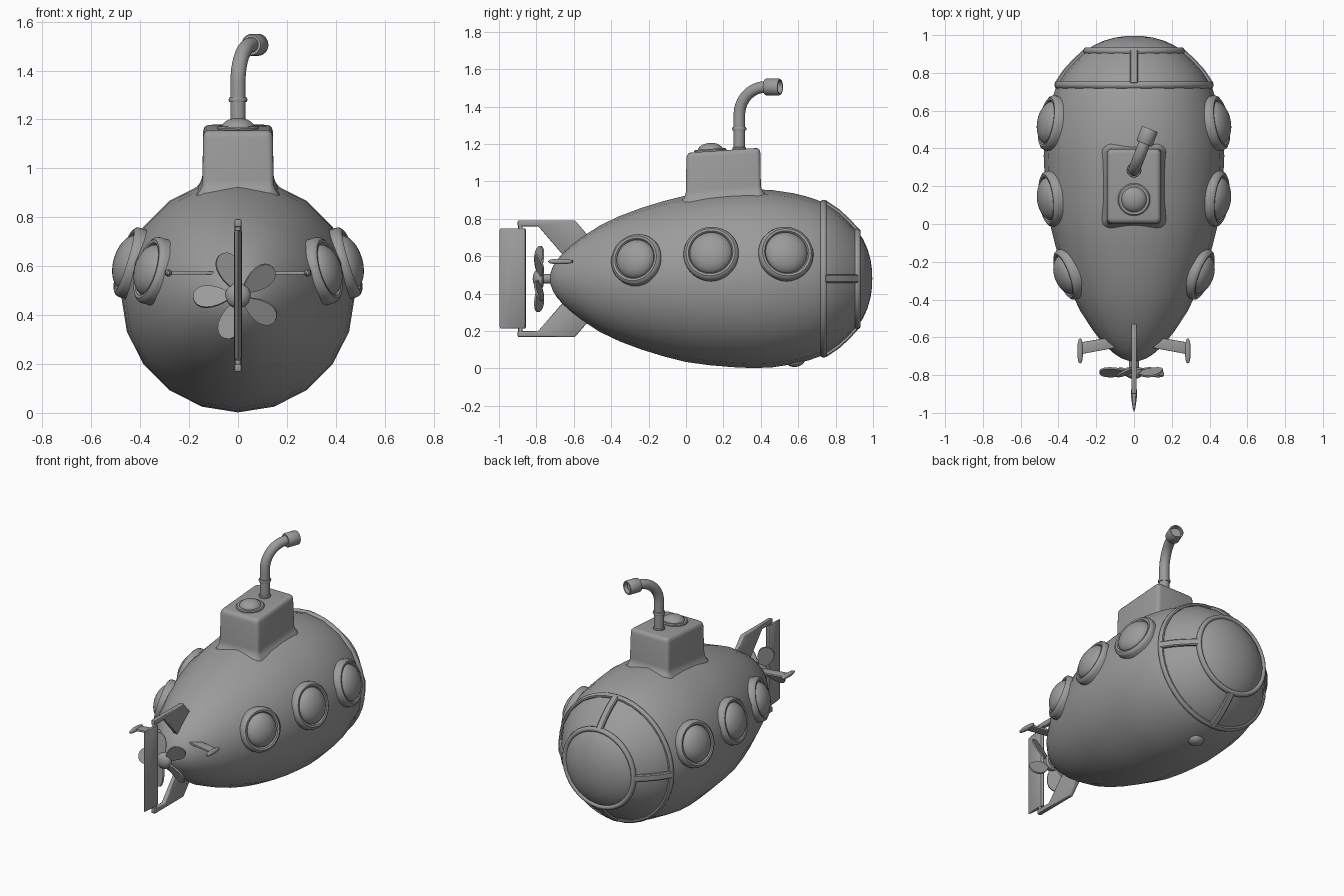
import bpy, bmesh, math
from mathutils import Matrix, Vector

if "Cube" in bpy.data.objects:
    bpy.data.objects.remove(bpy.data.objects["Cube"])

grey = bpy.data.materials.new("plain_grey")
grey.diffuse_color = (0.33, 0.33, 0.33, 1)
grey.use_nodes = True
grey.node_tree.nodes["Principled BSDF"].inputs["Base Color"].default_value = grey.diffuse_color
AXIS_Z = 0.48  # height of the hull axis


def finish(name, bm, angle=40):
    bmesh.ops.remove_doubles(bm, verts=bm.verts, dist=1e-5)
    bmesh.ops.recalc_face_normals(bm, faces=bm.faces)
    me = bpy.data.meshes.new(name)
    bm.to_mesh(me)
    bm.free()
    me.materials.append(grey)
    ob = bpy.data.objects.new(name, me)
    bpy.context.collection.objects.link(ob)
    bpy.ops.object.select_all(action='DESELECT')
    ob.select_set(True)
    bpy.context.view_layer.objects.active = ob
    bpy.ops.object.shade_smooth_by_angle(angle=math.radians(angle))
    return ob


def loft(bm, rings, loop=False, caps=False):
    """Skin a list of equally long closed point rings."""
    rows = [[bm.verts.new(p) for p in r] for r in rings]
    n = len(rows[0])
    pairs = list(zip(rows, rows[1:])) + ([(rows[-1], rows[0])] if loop else [])
    for a, b in pairs:
        for i in range(n):
            j = (i + 1) % n
            bm.faces.new((a[i], a[j], b[j], b[i]))
    if caps:
        bm.faces.new(rows[0])
        bm.faces.new(rows[-1])


def lathe(name, profile, pos, axis, segs=32, loop=False):
    """Revolve (radius, height) points around an axis through pos."""
    bm = bmesh.new()
    m = Matrix.Translation(pos) @ Vector(axis).to_track_quat('Z', 'Y').to_matrix().to_4x4()
    rings = [[m @ Vector((r * math.cos(t), r * math.sin(t), h))
              for t in (2 * math.pi * i / segs for i in range(segs))] for r, h in profile]
    loft(bm, rings, loop)
    return finish(name, bm)


def dome(r, h, base, n=8):
    return [(r * math.cos(math.pi / 2 * i / n), base + h * math.sin(math.pi / 2 * i / n))
            for i in range(n + 1)]


def tube_section(r, h, wr, wh, n=10):
    return [(r + wr * math.cos(2 * math.pi * i / n), h + wh * math.sin(2 * math.pi * i / n))
            for i in range(n)]


def plate(name, pts, mapping, half, bevel=0.008):
    """Bevelled plate from a 2D outline; mapping(a, b, t) gives the 3D point."""
    bm = bmesh.new()
    loft(bm, [[mapping(a, b, s * half) for a, b in pts] for s in (-1, 1)], caps=True)
    bmesh.ops.recalc_face_normals(bm, faces=bm.faces)
    if bevel:
        bmesh.ops.bevel(bm, geom=bm.edges[:], offset=bevel, segments=2, profile=0.5,
                        affect='EDGES', clamp_overlap=True)
    return finish(name, bm)


# hull: (radius, y)
HULL = [(0, -.728), (.03, -.724), (.065, -.712), (.1, -.69), (.138, -.658), (.18, -.612),
        (.22, -.56), (.285, -.46), (.335, -.355), (.378, -.24), (.415, -.12), (.445, 0),
        (.462, .12), (.473, .25), (.478, .36), (.474, .46), (.456, .58), (.435, .66),
        (.407, .74), (.36, .81), (.31, .865), (.255, .915), (.215, .945), (.16, .97),
        (.1, .987), (.05, .994), (0, .996)]


def hull_r(y):
    for (r0, y0), (r1, y1) in zip(HULL, HULL[1:]):
        if y0 <= y <= y1:
            return r0 + (r1 - r0) * (y - y0) / (y1 - y0)
    return 0


lathe("hull", HULL, (0, 0, AXIS_Z), (0, 1, 0), 20)

# nose window frame: two bands and four struts
lathe("window_band_large", tube_section(.406, .736, .016, .019), (0, 0, AXIS_Z), (0, 1, 0), 40, True)
lathe("window_band_small", tube_section(.254, .916, .016, .018), (0, 0, AXIS_Z), (0, 1, 0), 40, True)
for k in range(4):
    bm = bmesh.new()
    rot = Matrix.Rotation(k * math.pi / 2, 3, 'Y')
    rings = []
    for y in (.74, .775, .81, .8375, .865, .89, .915):
        r = hull_r(y)
        rings.append([rot @ Vector((x, y + d * .6, r + d)) + Vector((0, 0, AXIS_Z))
                      for x, d in ((-.022, -.02), (-.022, .008), (-.016, .013),
                                   (.016, .013), (.022, .008), (.022, -.02))])
    loft(bm, rings, caps=True)
    finish("window_strut", bm)

# portholes along both sides
for y, z, size in ((-.267, .583, .14), (.134, .615, .148), (.535, .615, .148)):
    r = hull_r(y)
    dz = z - AXIS_Z
    slope = (hull_r(y + .08) - hull_r(y - .08)) / .16
    for side in (-1, 1):
        x = side * math.sqrt(r * r - dz * dz)
        normal = Vector((x / r, -slope, dz / r)).normalized()
        rim = [(size - .036, -.03), (size - .036, .012), (size - .028, .022), (size - .016, .024),
               (size - .004, .015), (size, .002), (size, -.045)]
        lathe("porthole_rim", rim, (x, y, z), normal, 36, True)
        lathe("porthole_glass", dome(size - .032, .065, 0), (x, y, z), normal, 32)


# conning tower, flared where it meets the hull
def rounded_rect(hx, y0, y1, rad, n=4):
    pts = []
    for q, (cx, cy) in enumerate(((hx - rad, y1 - rad), (rad - hx, y1 - rad),
                                  (rad - hx, y0 + rad), (hx - rad, y0 + rad))):
        for i in range(n + 1):
            t = math.pi / 2 * (q + i / n)
            pts.append((cx + rad * math.cos(t), cy + rad * math.sin(t)))
    return pts


def roof(y):
    return 1.153 + .068 * y


bm = bmesh.new()
rings = []
for grow, lift in ((.035, -.03), (.024, -.003), (.01, .01), (.002, .028), (0, .045)):
    rings.append([(x, y, AXIS_Z + math.sqrt(hull_r(y) ** 2 - x * x) + lift)
                  for x, y in rounded_rect(.145 + grow, -grow, .4 + grow, .02 + grow)])
for inset, drop in ((.002, .028), (.006, .012), (.014, .003), (.026, 0)):
    rings.append([(x, y, roof(y) - drop)
                  for x, y in rounded_rect(.145 - inset, inset, .4 - inset, .028 - inset * .5)])
loft(bm, rings)
bm.verts.ensure_lookup_table()
bm.faces.new(bm.verts[-len(rings[-1]):])
finish("conning_tower", bm)

# hatch on the tower roof
up = (0, -.068, 1)
lathe("hatch_rim", [(.086, -.02), (.086, .006), (.08, .012), (.066, .012), (.062, -.01)],
      (0, .13, roof(.13)), up, 32, True)
lathe("hatch_dome", dome(.068, .04, .004), (0, .13, roof(.13)), up, 32)

# periscope: swept pipe, collars and hollow head
aim = Vector((.36, .933, 0))
foot = Vector((0, .285, 0))
path = [(0, 1.15), (0, 1.25)]
path += [(.15 - .15 * math.cos(t), 1.355 + .15 * math.sin(t))
         for t in (math.pi / 2 * i / 10 for i in range(11))] + [(.18, 1.505)]
side = Vector((aim.y, -aim.x, 0))
bm = bmesh.new()
rings = []
for i, (s, z) in enumerate(path):
    t = max(0, min(1, (i - 2) / 10)) * math.pi / 2
    out = aim * math.cos(t) - Vector((0, 0, math.sin(t)))
    c = foot + aim * s + Vector((0, 0, z))
    rings.append([c + .031 * (out * math.cos(a) + side * math.sin(a))
                  for a in (2 * math.pi * k / 20 for k in range(20))])
loft(bm, rings, caps=True)
finish("periscope_pipe", bm)
lathe("periscope_collar", [(.02, 1.272), (.036, 1.272), (.039, 1.281), (.036, 1.29), (.02, 1.29)],
      foot, (0, 0, 1), 20)
lathe("periscope_base", [(.036, 1.15), (.036, 1.18), (.03, 1.186)], foot, (0, 0, 1), 20)
lathe("periscope_head", [(.02, .15), (.041, .15), (.045, .156), (.045, .229), (.042, .234),
                         (.035, .234), (.033, .21), (0, .21)],
      foot + Vector((0, 0, 1.505)), aim, 24)

# belly light
lathe("belly_bump", dome(.05, .034, -.008), (0, .585, .034), (0, .1, -1), 20)

# tail fins above and below, with rudder pins
FIN = [(-.9, .312), (-.594, .312), (-.48, .18), (-.6, .09), (-.665, .135), (-.79, .28), (-.9, .28)]
for s, word in ((1, "upper"), (-1, "lower")):
    plate(word + "_tail_fin", FIN, lambda a, b, t, s=s: (t, a, AXIS_Z + s * b), .014, .006)
    lathe(word + "_rudder_pin", [(0, .25), (.012, .25), (.012, .3), (0, .3)],
          (0, -.885, AXIS_Z), (0, 0, s), 12)

# rudder blade, tapering to the rear
bm = bmesh.new()
SECTION = [(0, -.996), (.007, -.975), (.014, -.93), (.017, -.89), (.012, -.862), (0, -.855),
           (-.012, -.862), (-.017, -.89), (-.014, -.93), (-.007, -.975)]
loft(bm, [[(x * k, -.925 + (y + .925) * f, z) for x, y in SECTION] for z, k, f in
          ((.215, .6, .95), (.223, 1, 1), (.74, 1, 1), (.748, .6, .95))], caps=True)
finish("rudder", bm)

# side stabilisers with rounded tip bars
for s in (-1, 1):
    plate("stabiliser", [(.07, -.59), (.285, -.627), (.285, -.69), (.07, -.65)],
          lambda a, b, t, s=s: (s * a, b, .572 + t), .007, .003)
    bar = [(.015 * math.sin(math.pi * i / 12) ** .7, -.066 * math.cos(math.pi * i / 12))
           for i in range(13)]
    lathe("stabiliser_tip", bar, (s * .285, -.672, .572), (0, 1, 0), 14)

# propeller: shaft, hub and five pitched blades
centre = Vector((0, -.785, AXIS_Z))
lathe("propeller_shaft", [(.026, -.01), (.026, .09)], centre, (0, 1, 0), 16)
lathe("propeller_hub", [(0, .024), (.04, .024), (.052, .014), (.052, -.006), (.044, -.02),
                        (.025, -.031), (0, -.035)], centre, (0, 1, 0), 24)
for k in range(5):
    ang = math.radians(38 + 72 * k)
    turn = Matrix.Rotation(-ang, 3, 'Y') @ Matrix.Rotation(math.radians(27), 3, 'X')
    outline = []
    for i in range(20):
        t = 2 * math.pi * i / 20
        outline.append((.108 + .076 * math.cos(t),
                        .048 * math.sin(t) * (1 + .3 * math.cos(t))))
    plate("propeller_blade", outline,
          lambda a, b, t: centre + turn @ Vector((a, t, b)), .005, 0)
